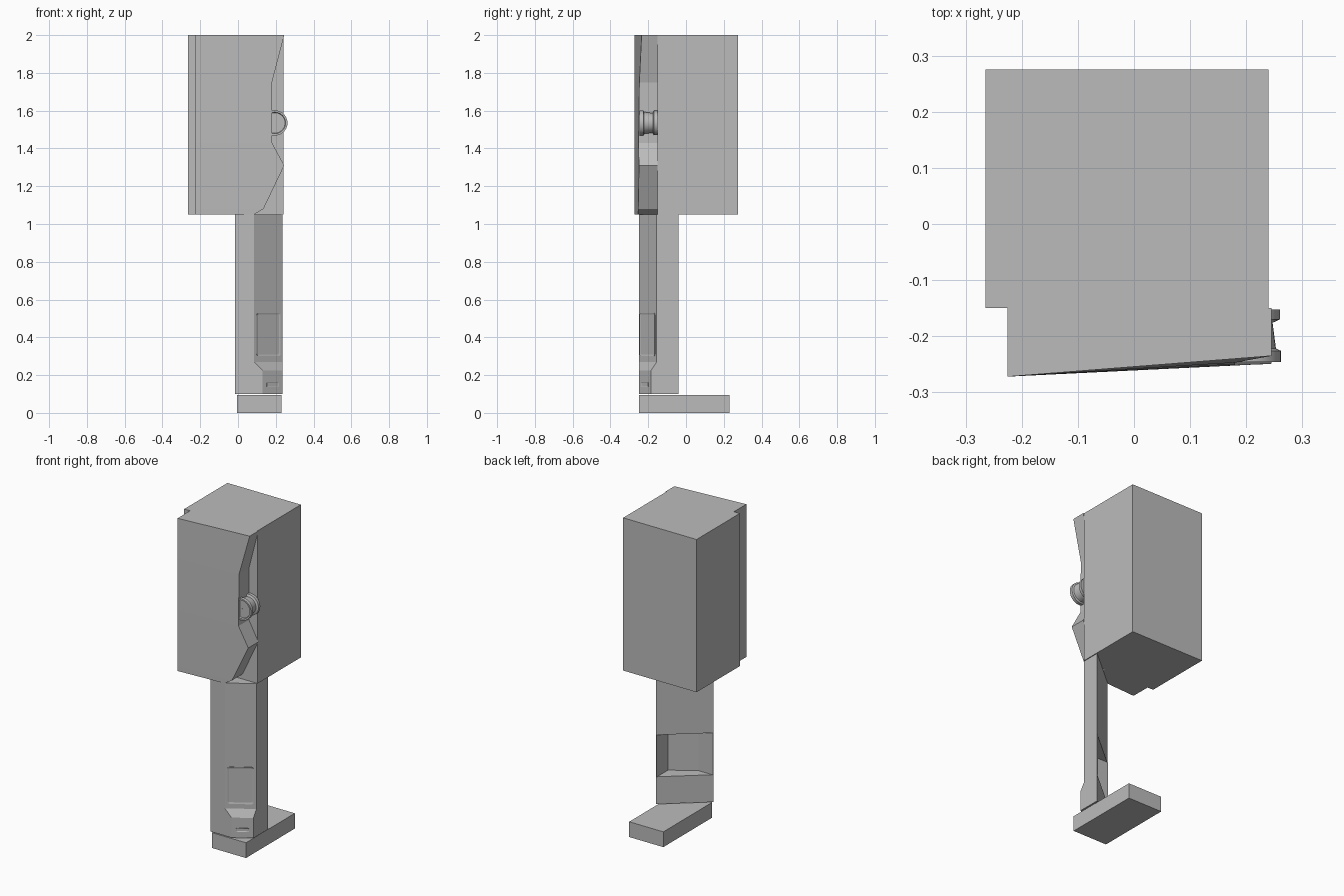
import bpy, bmesh, math
from mathutils import Vector, Matrix

cube = bpy.data.objects.get("Cube")
if cube:
    bpy.data.objects.remove(cube, do_unlink=True)

grey = bpy.data.materials.new("plain_grey")
grey.use_nodes = True
colour = (0.5, 0.5, 0.5, 1)
grey.diffuse_color = colour
grey.node_tree.nodes["Principled BSDF"].inputs["Base Color"].default_value = colour


def finish(name, bm):
    bmesh.ops.recalc_face_normals(bm, faces=bm.faces)
    mesh = bpy.data.meshes.new(name)
    bm.to_mesh(mesh)
    bm.free()
    mesh.materials.append(grey)
    obj = bpy.data.objects.new(name, mesh)
    bpy.context.collection.objects.link(obj)
    return obj


def loft(name, sections):
    """Skin a stack of (z, outline) sections and cap both ends."""
    bm = bmesh.new()
    rings = [[bm.verts.new((x, y, z)) for x, y in pts] for z, pts in sections]
    for low, high in zip(rings, rings[1:]):
        n = len(low)
        for i in range(n):
            j = (i + 1) % n
            bm.faces.new((low[i], low[j], high[j], high[i]))
    bm.faces.new(rings[0])
    bm.faces.new(rings[-1])
    return finish(name, bm)


def rect(x0, x1, y0, y1):
    return [(x0, y0), (x1, y0), (x1, y1), (x0, y1)]


def lathe(name, profile, centre, steps=32):
    """Turn a closed (radius, y) profile about an axis along y."""
    bm = bmesh.new()
    rings = []
    for s in range(steps):
        a = math.tau * s / steps
        rings.append([bm.verts.new((centre[0] + r * math.cos(a), y,
                                    centre[1] + r * math.sin(a))) for r, y in profile])
    n = len(profile)
    for s in range(steps):
        a, b = rings[s], rings[(s + 1) % steps]
        for i in range(n):
            j = (i + 1) % n
            bm.faces.new((a[i], a[j], b[j], b[i]))
    return finish(name, bm)


def plate(name, start, end, z, width, height, raise_by, rim):
    """Rounded plate with a sunken middle, lying on the slanted face start-end."""
    a, b = Vector((*start, 0)), Vector((*end, 0))
    u = (b - a).normalized()
    normal = Vector((u.y, -u.x, 0))
    mid = (a + b) / 2 + Vector((0, 0, z))
    bm = bmesh.new()
    bmesh.ops.create_cube(bm, size=1)
    bmesh.ops.scale(bm, vec=(width, height, raise_by * 2), verts=bm.verts)
    corners = [e for e in bm.edges if abs(e.verts[0].co.z - e.verts[1].co.z) > 1e-6]
    bmesh.ops.bevel(bm, geom=corners, offset=rim, segments=3, profile=0.5, affect='EDGES')
    bm.normal_update()
    top = [f for f in bm.faces if f.normal.z > 0.9]
    bmesh.ops.inset_region(bm, faces=top, thickness=rim * 0.7)
    bmesh.ops.translate(bm, vec=(0, 0, -raise_by * 0.7),
                        verts=list({v for f in top for v in f.verts}))
    frame = Matrix((u, Vector((0, 0, 1)), normal)).transposed().to_4x4()
    bmesh.ops.transform(bm, matrix=Matrix.Translation(mid) @ frame, verts=bm.verts)
    return finish(name, bm)


# Main housing
loft("housing", [(z, rect(-0.265, 0.24, -0.15, 0.275)) for z in (1.05, 2.0)])

# Front cover with a notched right edge and a slightly twisted face
BACK, LEFT = -0.15, -0.225
edge = [(1.05, 0.085, -0.255), (1.08, 0.135, -0.253), (1.31, 0.245, -0.249),
        (1.43, 0.18, -0.252), (1.59, 0.18, -0.25), (1.75, 0.18, -0.247),
        (2.0, 0.245, -0.235)]
loft("front_cover", [(z, [(LEFT, -0.272), (x, y), (x, BACK), (LEFT, BACK)])
                     for z, x, y in edge])

# Spool in the notch
spool = lathe("side_spool", [(0.02, -0.152), (0.065, -0.152), (0.065, -0.17),
                             (0.052, -0.176), (0.058, -0.222), (0.067, -0.226),
                             (0.067, -0.246), (0.057, -0.246), (0.054, -0.236),
                             (0.02, -0.236)], (0.195, 1.535))
lathe("spool_hub", [(0.001, -0.15), (0.021, -0.15), (0.021, -0.236), (0.001, -0.236)],
      (0.195, 1.535), 16)
bpy.context.view_layer.objects.active = spool
spool.select_set(True)
bpy.ops.object.shade_smooth_by_angle(angle=math.radians(30))

# Leg: wedge section with a slanted front corner
L, R, FRONT, REAR = -0.015, 0.235, -0.25, -0.04


def wedge(cx, cy):
    return [(L, FRONT), (cx, FRONT), (R, cy), (R, REAR)]


upper, lower = (0.085, -0.155), (0.13, -0.185)
loft("lower_leg", [(0.1, wedge(*lower)), (0.225, wedge(*lower)), (0.27, wedge(*upper))])
loft("upper_leg", [(0.53, wedge(*upper)), (1.05, wedge(*upper))])

# Thin shell around the hollow at the back of the leg
T = 0.005
shell = wedge(*upper) + [(R - T, REAR), (R - T, upper[1] + T * 0.5),
                         (upper[0], FRONT + T), (L, FRONT + T)]
loft("leg_shell", [(0.27, shell), (0.53, shell)])

# Details on the slanted faces
plate("leg_panel", (upper[0], FRONT), (R, upper[1]), 0.415, 0.15, 0.23, 0.004, 0.014)
plate("leg_slot", (lower[0], FRONT), (R, lower[1]), 0.15, 0.074, 0.022, 0.003, 0.005)

# Foot
loft("foot", [(z, rect(-0.005, 0.23, -0.25, 0.23)) for z in (0.0, 0.095)])
